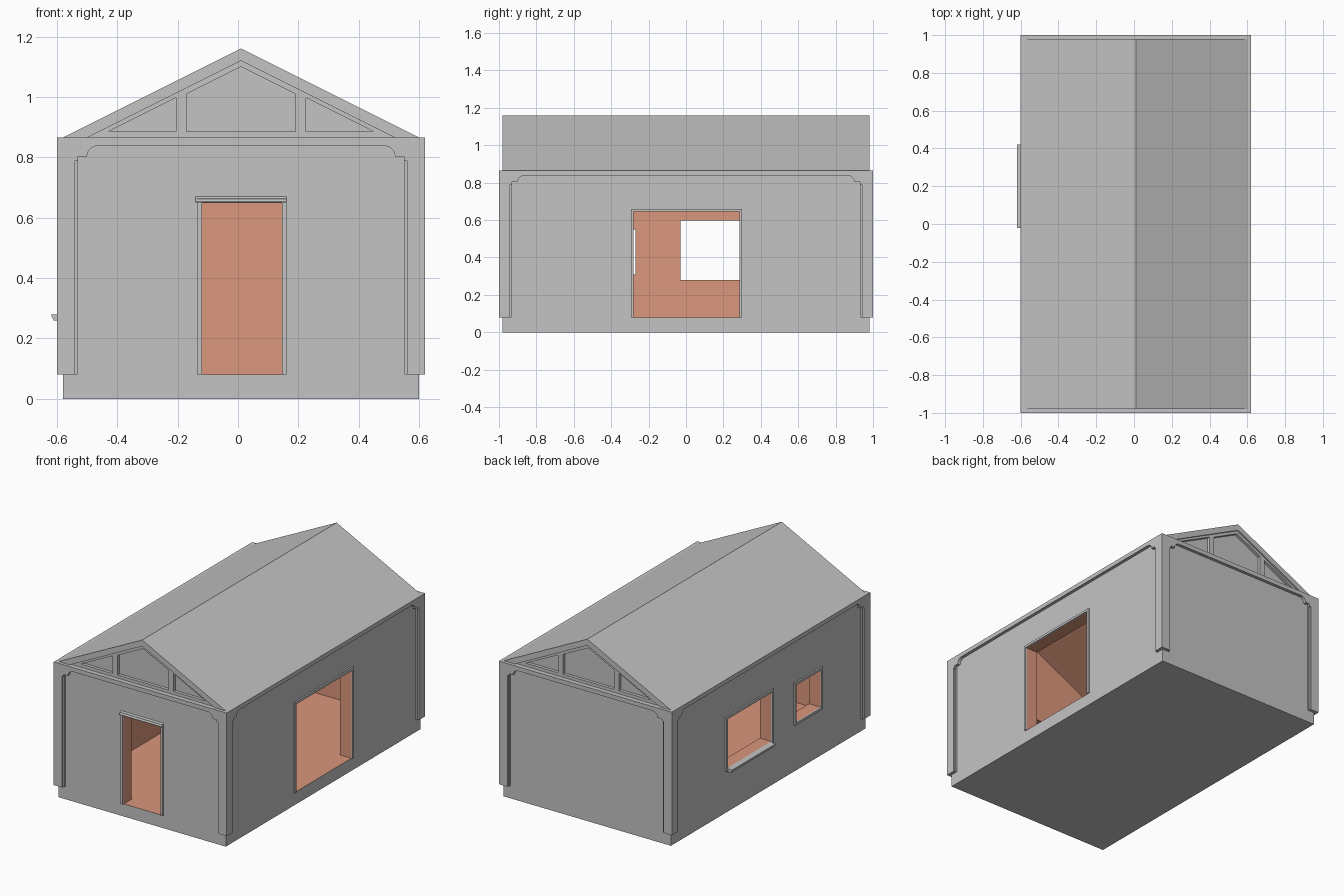
import bpy, bmesh, math

if "Cube" in bpy.data.objects:
    bpy.data.objects.remove(bpy.data.objects["Cube"])

CX, HX, HY = 0.01, 0.59, 0.98      # wall centre and half sizes
BASE, EAVE, RIDGE = 0.08, 0.865, 1.16
WALL = 0.08


def material(name, rgb):
    m = bpy.data.materials.new(name)
    m.diffuse_color = (*rgb, 1)
    m.use_nodes = True
    m.node_tree.nodes["Principled BSDF"].inputs["Base Color"].default_value = m.diffuse_color
    return m


GREY = material("grey plaster", (0.55, 0.55, 0.55))
ORANGE = material("terracotta interior", (0.71, 0.31, 0.20))


def place(side, u, z, d):
    """Point on a wall: u along it, z up, d outward from its face."""
    return {"front": (CX + u, -HY - d, z), "back": (CX - u, HY + d, z),
            "right": (CX + HX + d, u, z), "left": (CX - HX - d, -u, z)}[side]


def prism(name, loop_a, loop_b, index=0):
    """Solid between two matching outlines."""
    bm = bmesh.new()
    a = [bm.verts.new(p) for p in loop_a]
    b = [bm.verts.new(p) for p in loop_b]
    bm.faces.new(a)
    bm.faces.new(b[::-1])
    n = len(a)
    for i in range(n):
        bm.faces.new((a[i], b[i], b[(i + 1) % n], a[(i + 1) % n]))
    bmesh.ops.recalc_face_normals(bm, faces=bm.faces)
    for f in bm.faces:
        f.material_index = index
    me = bpy.data.meshes.new(name)
    bm.to_mesh(me)
    bm.free()
    me.materials.append(GREY)
    me.materials.append(ORANGE)
    ob = bpy.data.objects.new(name, me)
    bpy.context.collection.objects.link(ob)
    return ob


def panel(name, side, pts, d0, d1, index=0):
    return prism(name, [place(side, u, z, d0) for u, z in pts],
                 [place(side, u, z, d1) for u, z in pts], index)


def rect(u0, u1, z0, z1):
    return [(u0, z0), (u1, z0), (u1, z1), (u0, z1)]


def cut(target, cutter):
    mod = target.modifiers.new("cut", 'BOOLEAN')
    mod.operation = 'DIFFERENCE'
    mod.solver = 'EXACT'
    mod.object = cutter
    bpy.context.view_layer.objects.active = target
    bpy.ops.object.modifier_apply(modifier=mod.name)
    bpy.data.objects.remove(cutter)


def gable(half, z0, apex, y):
    return [(CX - half, y, z0), (CX + half, y, z0), (CX + half, y, EAVE),
            (CX, y, apex), (CX - half, y, EAVE)]


# House shell with a hollow terracotta room
house = prism("house_shell", gable(HX, 0, RIDGE, -HY), gable(HX, 0, RIDGE, HY))
inner = HY - WALL
cut(house, prism("room", gable(HX - WALL, BASE, 1.12, -inner),
                 gable(HX - WALL, BASE, 1.12, inner), 1))

# Doors and windows: side, u range, z range
openings = {
    "front_door": ("front", -0.13, 0.135, BASE, 0.648),
    "side_door": ("right", -0.28, 0.285, BASE, 0.645),
    "large_window": ("left", -0.42, 0.03, 0.28, 0.597),
    "small_window": ("left", 0.27, 0.525, 0.31, 0.55),
}
for name, (side, u0, u1, z0, z1) in openings.items():
    cut(house, panel(name + "_hole", side, rect(u0, u1, z0, z1), 0.05, -0.15, 1))
    w, d = 0.015, 0.01
    low = z0 if "door" in name else z0 - w
    panel(name + "_frame_left", side, rect(u0 - w, u0, low, z1 + w), 0, d)
    panel(name + "_frame_right", side, rect(u1, u1 + w, low, z1 + w), 0, d)
    panel(name + "_frame_top", side, rect(u0, u1, z1, z1 + w), 0, d)
    if "window" in name:
        panel(name + "_frame_bottom", side, rect(u0, u1, low, z0), 0, d)

# Tapered sill under the large window, sloped cap over the front door
sill = [(0, 0.26), (0.031, 0.26), (0.04, 0.28), (0, 0.28)]
prism("window_sill", [place("left", -0.42, z, d) for d, z in sill],
      [place("left", 0.02, z, d) for d, z in sill])
cap = [(0, 0.65), (0.018, 0.65), (0.018, 0.654), (0, 0.67)]
prism("door_cap", [place("front", -0.15, z, d) for d, z in cap],
      [place("front", 0.15, z, d) for d, z in cap])

# Gable trusses: a shallow triangle with three deeper panels
truss_panels = [
    [(-0.18, 0.885), (0.18, 0.885), (0.18, 1.01), (0, 1.10), (-0.18, 1.01)],
    [(0.215, 0.885), (0.44, 0.885), (0.215, 0.997)],
    [(-0.215, 0.885), (-0.44, 0.885), (-0.215, 0.997)],
]
for side in ("front", "back"):
    cut(house, panel("gable_recess", side,
                     [(-0.51, EAVE), (0.51, EAVE), (0, 1.12)], 0.05, -0.01))
    for pts in truss_panels:
        cut(house, panel("truss_panel", side, pts, 0.05, -0.03))

# Corner pilasters joined by a top band on each wall, mitred at the corners
for side in ("front", "back", "left", "right"):
    h = 0.61 if side in ("front", "back") else 1.0
    half = [(h, BASE), (h - 0.06, BASE), (h - 0.06, 0.79), (h - 0.07, 0.79),
            (h - 0.07, 0.803), (h - 0.10, 0.803)]
    for i in range(1, 6):
        a = math.radians(18 * i)
        half.append((h - 0.135 + 0.035 * math.cos(a), 0.803 + 0.035 * math.sin(a)))
    outline = [(h, EAVE)] + half + [(-u, z) for u, z in half[::-1]] + [(-h, EAVE)]
    back = [(max(-h + 0.02, min(h - 0.02, u)), z) for u, z in outline]
    prism(side + "_trim", [place(side, u, z, 0.02) for u, z in outline],
          [place(side, u, z, 0) for u, z in back])
    for s, label in ((-1, "left"), (1, "right")):
        panel(f"{side}_bead_{label}", side,
              rect(s * (h - 0.068), s * (h - 0.06), BASE, 0.79), 0, 0.01)
